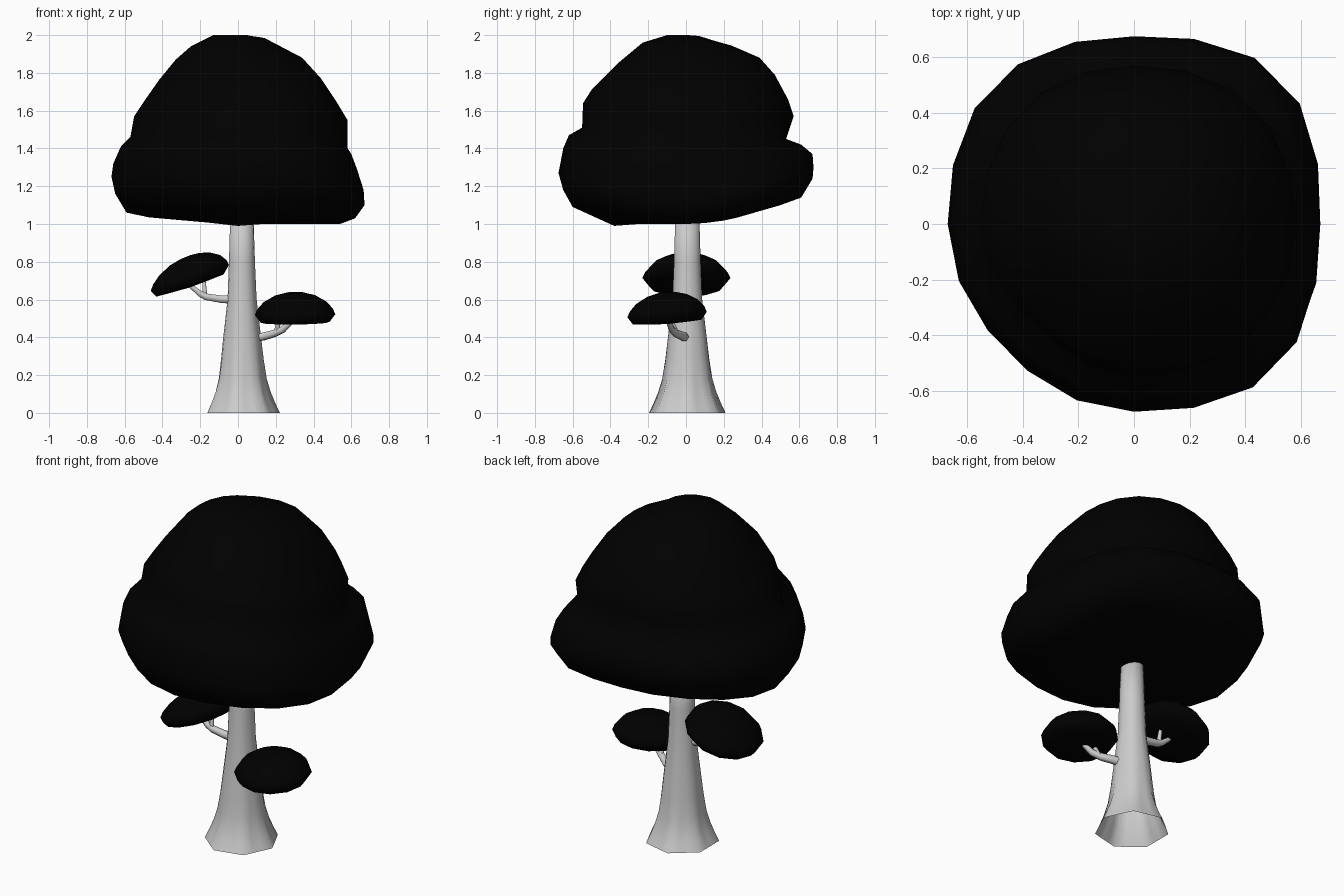
import bpy, bmesh
from math import sin, cos, tau

if "Cube" in bpy.data.objects:
    bpy.data.objects.remove(bpy.data.objects["Cube"])

leaf = bpy.data.materials.new("dark_leaf")
leaf.diffuse_color = (0, 0, 0, 1)
leaf.use_nodes = True
leaf.node_tree.nodes["Principled BSDF"].inputs["Base Color"].default_value = leaf.diffuse_color


def loft(name, sides, count, point, bottom=None, top=None, mat=None):
    """Skin rings given by point(ring, angle); optional pole points close the ends."""
    bm = bmesh.new()
    rings = [[bm.verts.new(point(i, tau * k / sides)) for k in range(sides)]
             for i in range(count)]
    for a, b in zip(rings, rings[1:]):
        for k in range(sides):
            n = (k + 1) % sides
            bm.faces.new((a[k], a[n], b[n], b[k]))
    for pole, ring in ((bottom, rings[0]), (top, rings[-1])):
        if pole:
            v = bm.verts.new(pole)
            for k in range(sides):
                bm.faces.new((ring[k], v, ring[(k + 1) % sides]))
    bmesh.ops.recalc_face_normals(bm, faces=bm.faces)
    me = bpy.data.meshes.new(name)
    bm.to_mesh(me)
    bm.free()
    me.shade_smooth()
    ob = bpy.data.objects.new(name, me)
    bpy.context.collection.objects.link(ob)
    if mat:
        me.materials.append(mat)
    return ob


# Trunk: flared, lobed root end, open at the ground (z, radius, lobe depth)
trunk = [(0, .190, .06), (.05, .165, .08), (.11, .142, .08), (.18, .126, .05),
         (.28, .113, .03), (.4, .1, .02), (.6, .077, .02), (.8, .069, .01), (1.1, .06, 0)]


def trunk_point(i, a):
    z, r, lobe = trunk[i]
    r *= 1 + lobe * cos(7 * a)
    return .02 + r * cos(a), .007 + r * sin(a) * 1.03, z


loft("trunk", 21, len(trunk), trunk_point, top=(.02, .007, 1.1))

# Main crown: (radius, height) of each ring towards +x, +y, -x, -y
crown = [
    ((.30, 1.00), (.30, 1.05), (.30, 1.02), (.25, 1.00)),
    ((.54, 1.00), (.50, 1.10), (.47, 1.035), (.38, .99)),
    ((.62, 1.03), (.61, 1.14), (.59, 1.06), (.60, 1.09)),
    ((.67, 1.10), (.67, 1.24), (.65, 1.16), (.65, 1.18)),
    ((.665, 1.18), (.675, 1.30), (.67, 1.25), (.675, 1.27)),
    ((.63, 1.29), (.67, 1.37), (.66, 1.32), (.65, 1.40)),
    ((.60, 1.37), (.61, 1.42), (.62, 1.41), (.62, 1.47)),
    ((.58, 1.40), (.53, 1.45), (.57, 1.46), (.55, 1.51)),
    ((.58, 1.55), (.57, 1.57), (.55, 1.57), (.545, 1.64)),
    ((.52, 1.65), (.54, 1.66), (.49, 1.66), (.50, 1.71)),
    ((.44, 1.77), (.47, 1.79), (.42, 1.76), (.43, 1.78)),
    ((.34, 1.88), (.39, 1.88), (.33, 1.87), (.35, 1.86)),
    ((.14, 1.985), (.24, 1.945), (.25, 1.94), (.23, 1.96)),
    ((.04, 2.00), (.09, 1.985), (.13, 2.00), (.10, 2.00)),
]
skirt_bulge = (.11, .06, -.035, .09)      # extra radius on each diagonal
dome_bulge = (.045, .03, -.085, .03)


def crown_point(i, a):
    q = int(a / (tau / 4) + 1e-6) % 4
    t = sin(a - q * tau / 4) ** 2
    diagonal = sin(2 * a) ** 2
    (r0, z0), (r1, z1) = crown[i][q], crown[i][(q + 1) % 4]
    bulge = (skirt_bulge if i < 7 else dome_bulge)[q]
    r = (r0 * (1 - t) + r1 * t) * (1 + bulge * diagonal)
    lift = .025 * diagonal if 0 < i < 4 else 0
    return r * cos(a), r * sin(a), z0 * (1 - t) + z1 * t + lift


loft("main_crown", 20, len(crown), crown_point, (0, 0, 1.01), (-.04, -.02, 2), leaf)

# Small leaf pads: flat-bottomed domes, sheared along their slope
pad = [(.5, -.005), (.86, 0), (1, .04), (.94, .07), (.78, .108), (.5, .142), (.22, .157)]


def leaf_pad(name, centre, rx, ry, slope_x, slope_y):
    cx, cy, cz = centre

    def point(i, a):
        x, y = pad[i][0] * rx * cos(a), pad[i][0] * ry * sin(a)
        return cx + x, cy + y, cz + pad[i][1] + slope_x * x + slope_y * y

    loft(name, 12, len(pad), point, (cx, cy, cz - .01), (cx, cy, cz + .16), leaf)


leaf_pad("right_leaf_pad", (.302, -.10, .48), .213, .21, .01, .07)
leaf_pad("left_leaf_pad", (-.255, .002, .674), .207, .233, .33, 0)


# Branches: tapered round tubes, each with one short twig
def branch(name, *paths):
    cu = bpy.data.curves.new(name, "CURVE")
    cu.dimensions = "3D"
    cu.bevel_depth = .024
    cu.bevel_resolution = 1
    cu.use_fill_caps = True
    for path in paths:
        sp = cu.splines.new("POLY")
        sp.points.add(len(path) - 1)
        for p, (x, y, z, r) in zip(sp.points, path):
            p.co = (x, y, z, 1)
            p.radius = r
        sp.use_smooth = True
    ob = bpy.data.objects.new(name, cu)
    bpy.context.collection.objects.link(ob)
    bpy.ops.object.select_all(action="DESELECT")
    ob.select_set(True)
    bpy.context.view_layer.objects.active = ob
    bpy.ops.object.convert(target="MESH")


branch("right_branch",
       [(.06, 0, .40, 1.1), (.13, -.01, .403, 1), (.19, -.05, .42, .9),
        (.235, -.075, .44, .8), (.29, -.095, .49, .55)],
       [(.205, -.055, .425, .75), (.215, -.08, .49, .45)])
branch("left_branch",
       [(-.02, 0, .60, 1.1), (-.09, 0, .602, .95), (-.17, 0, .615, .85),
        (-.20, 0, .63, .75), (-.26, 0, .68, .5)],
       [(-.175, 0, .62, .6), (-.18, .01, .70, .4)])
